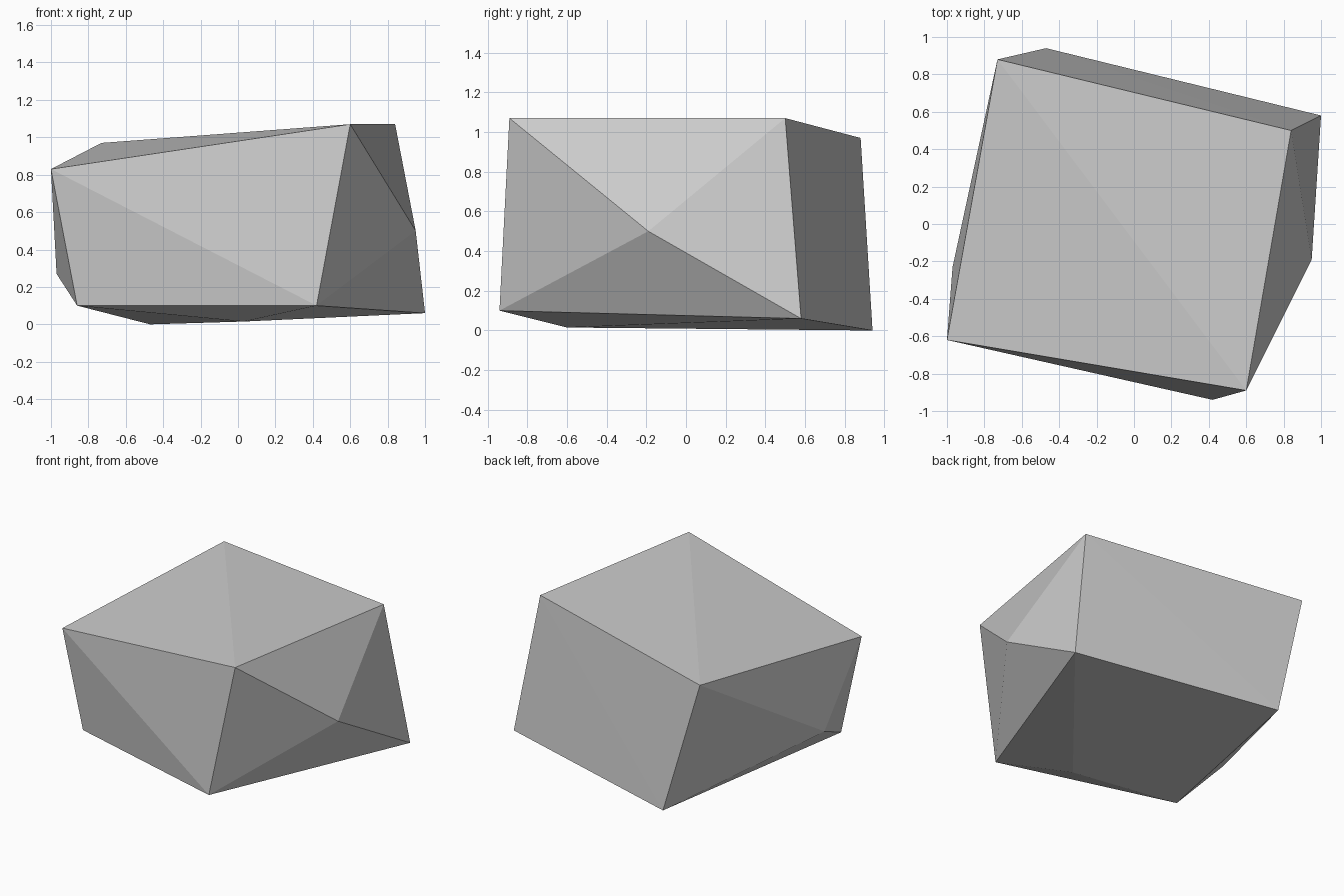
import bpy
import bmesh

# Remove the default cube
default_cube = bpy.data.objects.get("Cube")
if default_cube:
    bpy.data.objects.remove(default_cube, do_unlink=True)


def make_material(name, colour):
    """Plain flat material for viewport and render."""
    material = bpy.data.materials.new(name)
    material.use_nodes = True
    material.diffuse_color = colour
    shader = material.node_tree.nodes["Principled BSDF"]
    shader.inputs["Base Color"].default_value = colour
    shader.inputs["Roughness"].default_value = 0.9
    return material


def make_faceted_stone(name, corners, material):
    """Wrap a convex faceted skin around the given corner points."""
    bm = bmesh.new()
    for corner in corners:
        bm.verts.new(corner)
    bmesh.ops.convex_hull(bm, input=bm.verts[:])
    bmesh.ops.recalc_face_normals(bm, faces=bm.faces[:])
    for face in bm.faces:
        face.smooth = False
    mesh = bpy.data.meshes.new(name)
    bm.to_mesh(mesh)
    bm.free()
    mesh.materials.append(material)
    stone = bpy.data.objects.new(name, mesh)
    bpy.context.collection.objects.link(stone)
    return stone


# Upper rim: front left, front right, back right, back left
top_corners = [(-1, -.62, .83), (.6, -.89, 1.07), (.84, .5, 1.07), (-.73, .88, .97)]

# Lower rim in the same order
bottom_corners = [(-.86, -.58, .1), (.42, -.94, .1), (1, .58, .06), (-.47, .94, 0)]

# Bulges on the two sides and the underside
bulges = [(.95, -.19, .5), (-.97, -.23, .27), (.03, -.6, .015)]

stone_grey = make_material("stone grey", (.6, .6, .6, 1))
make_faceted_stone("boulder", top_corners + bottom_corners + bulges, stone_grey)
